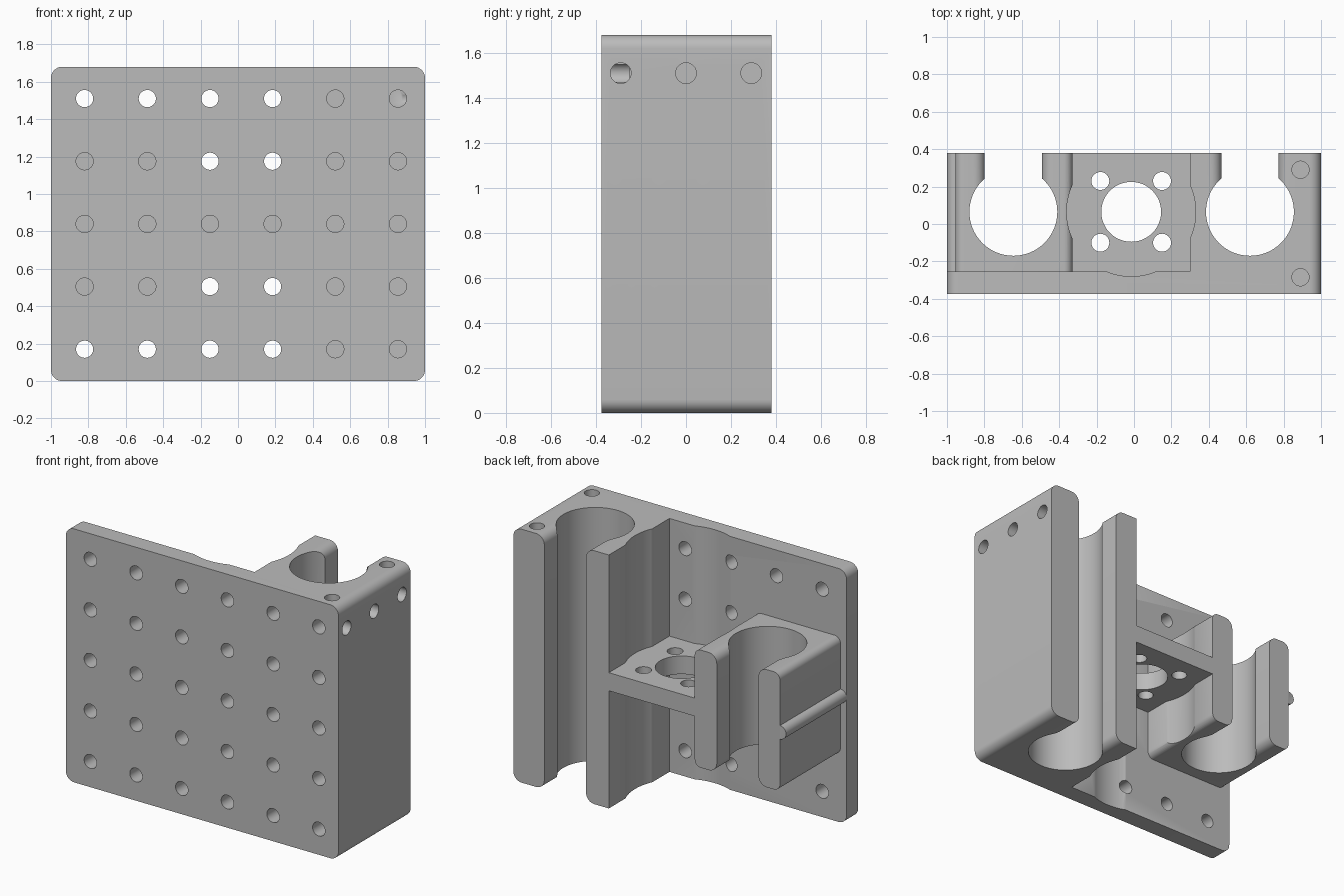
import bpy
import bmesh
from math import cos, sin, pi, radians
from mathutils import Matrix

old = bpy.data.objects.get("Cube")
if old:
    bpy.data.objects.remove(old, do_unlink=True)

grey = bpy.data.materials.new("plain grey")
grey.use_nodes = True
grey.diffuse_color = (0.5, 0.5, 0.5, 1)
grey.node_tree.nodes["Principled BSDF"].inputs["Base Color"].default_value = (0.5, 0.5, 0.5, 1)

# Main dimensions
HEIGHT, MID = 1.68, 0.84
FRONT, PLATE_BACK, BACK = -0.375, -0.255, 0.38
AXIS_Y = 0.065
ROUND = 0.06


def finish(name, bm):
    bmesh.ops.recalc_face_normals(bm, faces=bm.faces)
    mesh = bpy.data.meshes.new(name)
    bm.to_mesh(mesh)
    bm.free()
    mesh.materials.append(grey)
    obj = bpy.data.objects.new(name, mesh)
    bpy.context.collection.objects.link(obj)
    return obj


def arc(cx, cz, r, start, end, steps=8):
    """Points of an arc in the XZ plane, angles in degrees."""
    return [(cx + r * cos(radians(start + (end - start) * i / steps)),
             cz + r * sin(radians(start + (end - start) * i / steps)))
            for i in range(steps + 1)]


def prism(name, outline, y0, y1):
    """Extrude an XZ outline along Y."""
    bm = bmesh.new()
    face = bm.faces.new([bm.verts.new((x, y0, z)) for x, z in outline])
    out = bmesh.ops.extrude_face_region(bm, geom=[face])
    verts = [g for g in out["geom"] if isinstance(g, bmesh.types.BMVert)]
    bmesh.ops.translate(bm, verts=verts, vec=(0, y1 - y0, 0))
    return finish(name, bm)


def rounded(x0, x1, z0, z1, r):
    return (arc(x1 - r, z1 - r, r, 0, 90) + arc(x0 + r, z1 - r, r, 90, 180)
            + arc(x0 + r, z0 + r, r, 180, 270) + arc(x1 - r, z0 + r, r, 270, 360))


def rect(x0, x1, z0, z1):
    return [(x0, z0), (x1, z0), (x1, z1), (x0, z1)]


def cylinders(name, centres, r, length, axis="Z", sides=32):
    """Several equal cylinders as one mesh."""
    turn = {"X": Matrix.Rotation(pi / 2, 4, "Y"),
            "Y": Matrix.Rotation(pi / 2, 4, "X"), "Z": Matrix.Identity(4)}[axis]
    bm = bmesh.new()
    for c in centres:
        bmesh.ops.create_cone(bm, cap_ends=True, segments=sides, radius1=r, radius2=r,
                              depth=length, matrix=Matrix.Translation(c) @ turn)
    return finish(name, bm)


def combine(target, other, operation):
    mod = target.modifiers.new(operation, "BOOLEAN")
    mod.operation, mod.solver, mod.object = operation, "EXACT", other
    bpy.ops.object.select_all(action="DESELECT")
    bpy.context.view_layer.objects.active = target
    target.select_set(True)
    bpy.ops.object.modifier_apply(modifier=mod.name)
    bpy.data.objects.remove(other, do_unlink=True)


def cut(target, cutter):
    combine(target, cutter, "DIFFERENCE")


def slot_outline(cx, half, z0, z1, r):
    """Vertical slot whose mouth flares out with rounded lips."""
    e = 0.05
    w = half + r
    right = ([(cx + w, z0 - e)] + arc(cx + w, z0 + r, r, 270, 180)
             + arc(cx + w, z1 - r, r, 180, 90) + [(cx + w, z1 + e)])
    return right + [(2 * cx - x, z) for x, z in reversed(right)]


def cut_rod_clamp(target, cx, z0, z1):
    cut(target, cylinders("bore", [(cx, AXIS_Y, MID)], 0.235, 2, sides=64))
    cut(target, prism("slot", slot_outline(cx, 0.153, z0, z1, ROUND), AXIS_Y, BACK + 0.1))


# Face plate with the tall rod clamp
bracket = prism("mounting_bracket", rounded(-1, 1, 0, HEIGHT, ROUND), FRONT, BACK)
cut(bracket, prism("clearance", rect(-1.2, 0.3, -0.2, 2), PLATE_BACK, BACK + 0.2))
cut_rod_clamp(bracket, 0.62, 0, HEIGHT)

# Short rod clamp with a bead along its outer side
low, high = MID - 0.39, MID + 0.39
clamp = prism("short_clamp", rounded(-0.955, -0.33, low, high, 0.045), PLATE_BACK - 0.04, BACK)
bead_length = BACK - PLATE_BACK + 0.03
combine(clamp, cylinders("bead", [(-0.955, BACK - bead_length / 2, MID)],
                         0.045, bead_length, "Y", 24), "UNION")
cut_rod_clamp(clamp, -0.645, low, high)
combine(bracket, clamp, "UNION")

# Round recess between the clamps, then the shelf across it
cx = -0.015
cut(bracket, cylinders("recess", [(cx, AXIS_Y, MID)], 0.345, 2, sides=96))
combine(bracket, prism("shelf", rect(-0.37, 0.34, MID - 0.06, MID + 0.06),
                       PLATE_BACK - 0.04, BACK), "UNION")
cut(bracket, cylinders("shelf_opening", [(cx, AXIS_Y, MID)], 0.16, 0.4, sides=48))
corners = [(cx + sx * 0.165, AXIS_Y + sy * 0.165, MID) for sx in (-1, 1) for sy in (-1, 1)]
cut(bracket, cylinders("shelf_holes", corners, 0.048, 0.4))

# Grid of holes in the face plate
pitch = 0.335
grid = [(-0.82 + i * pitch, FRONT + 0.025, MID + (j - 2) * pitch)
        for i in range(6) for j in range(5)]
cut(bracket, cylinders("plate_holes", grid, 0.046, 0.2, "Y"))

# Blind holes in the side and top of the tall clamp
cut(bracket, cylinders("side_holes", [(1, y, 1.51) for y in (-0.29, 0, 0.29)],
                       0.046, 0.24, "X"))
cut(bracket, cylinders("top_holes", [(0.89, y, HEIGHT) for y in (-0.285, 0.29)],
                       0.046, 0.24))

bpy.ops.object.shade_smooth_by_angle(angle=radians(30))
